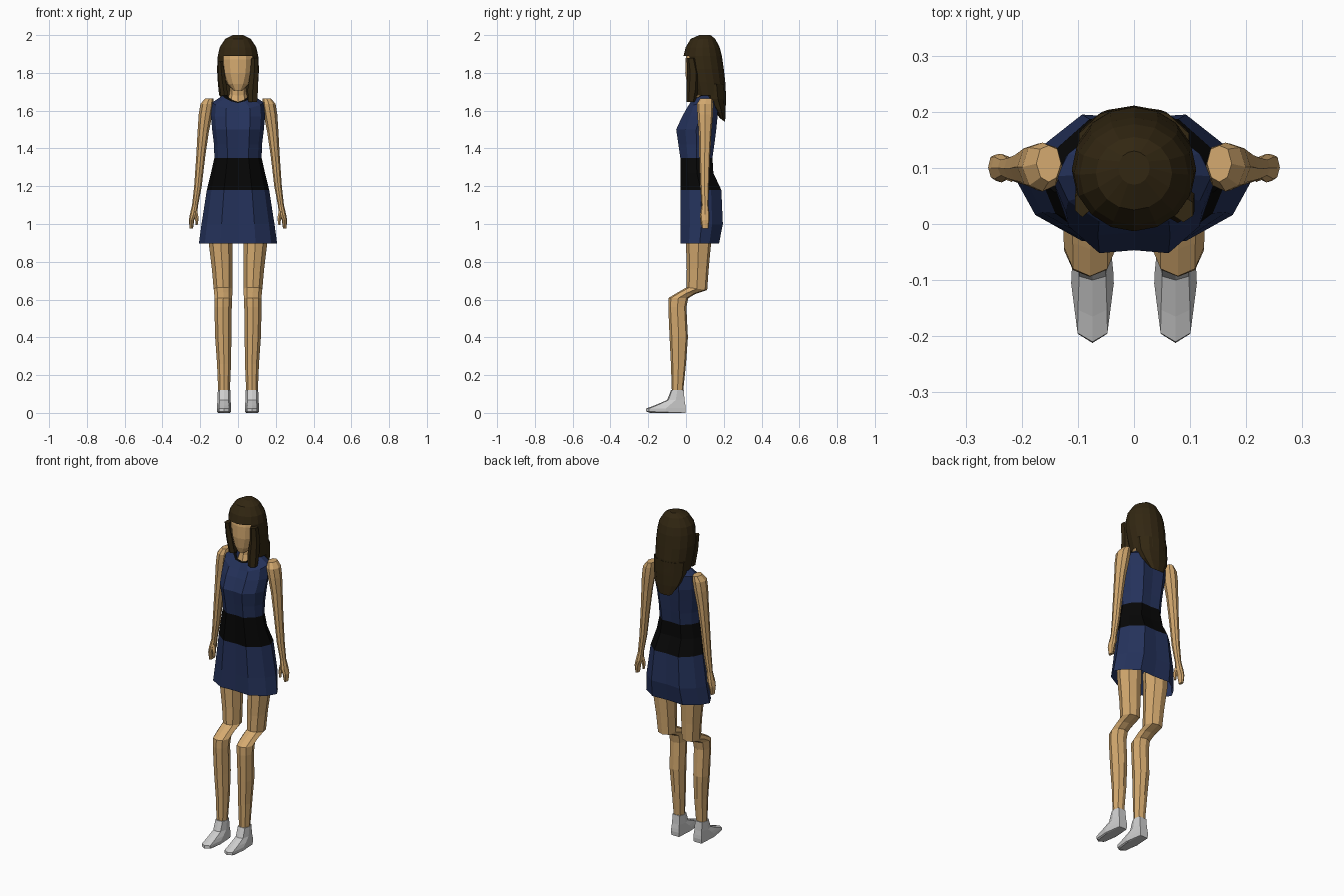
import bpy, bmesh, math


def material(name, rgb):
    m = bpy.data.materials.new(name)
    m.diffuse_color = (*rgb, 1)
    return m


SKIN = material("skin", (0.66, 0.40, 0.16))
BLUE = material("navy cloth", (0.018, 0.032, 0.105))
BLACK = material("black cloth", (0.002, 0.002, 0.002))
HAIR = material("dark brown hair", (0.032, 0.020, 0.006))
GREY = material("light grey sock", (0.62, 0.62, 0.62))


def round_section(n):
    return [(math.sin(2 * math.pi * i / n), -math.cos(2 * math.pi * i / n)) for i in range(n)]


# Torso outline, flat across the front and back; half of it is mirrored
half = [(0, -0.95), (0.45, -1), (0.85, -0.55), (1, 0), (0.85, 0.5), (0.48, 1), (0, 0.95)]
TORSO = half + [(-u, v) for u, v in half[-2:0:-1]]
LIMB = [(0, -1), (0.65, -0.75), (1, 0), (0.7, 0.8), (0, 1), (-0.7, 0.8), (-1, 0), (-0.65, -0.75)]
SOLE = [(0, -1), (0.7, -0.85), (1, 0), (0.7, 1), (-0.7, 1), (-1, 0), (-0.7, -0.85)]


def loft(name, section, rings, mats, rule=None, caps=(True, True), mirror=False, cut=None):
    """Rings: centre x, half width, front y, front z, back y, back z, optional side lift."""
    bm = bmesh.new()
    loops = []
    for cx, hw, yf, zf, yb, zb, *lift in rings:
        loop = []
        for u, v in section:
            t = (v + 1) / 2
            z = zf + (zb - zf) * t + (lift[0] * abs(u) if lift else 0)
            loop.append(bm.verts.new((cx + u * hw, yf + (yb - yf) * t, z)))
        loops.append(loop)
    n = len(section)
    for k in range(len(loops) - 1):
        a, b = loops[k], loops[k + 1]
        for i in range(n):
            j = (i + 1) % n
            f = bm.faces.new((a[i], a[j], b[j], b[i]))
            f.material_index = rule(k) if rule else 0
    if caps[0]:
        bm.faces.new(loops[0])
    if caps[1]:
        bm.faces.new(loops[-1])
    if cut:
        gone = [f for f in bm.faces if cut(f.calc_center_median())]
        bmesh.ops.delete(bm, geom=gone, context='FACES')
    bmesh.ops.recalc_face_normals(bm, faces=bm.faces)
    mesh = bpy.data.meshes.new(name)
    bm.to_mesh(mesh)
    bm.free()
    for m in mats:
        mesh.materials.append(m)
    ob = bpy.data.objects.new(name, mesh)
    bpy.context.collection.objects.link(ob)
    if mirror:
        ob.modifiers.new("mirror", 'MIRROR')
    return ob


def level(cx, hw, yf, yb, z):
    return (cx, hw, yf, z, yb, z)


# Dress: open hem, black belt (bands 2 and 3) and black neckline
loft("dress", TORSO, [
    level(0, 0.207, -0.03, 0.175, 0.897),
    level(0, 0.193, -0.03, 0.195, 1.0),
    level(0, 0.165, -0.03, 0.187, 1.18),
    level(0, 0.143, -0.03, 0.145, 1.27),
    level(0, 0.125, -0.03, 0.14, 1.35),
    level(0, 0.127, -0.04, 0.15, 1.42),
    level(0, 0.137, -0.052, 0.16, 1.5),
    level(0, 0.143, -0.02, 0.167, 1.57),
    (0, 0.138, 0.005, 1.605, 0.165, 1.64, 0.02),
    (0, 0.082, 0.027, 1.64, 0.15, 1.675, 0.022),
    (0, 0.06, 0.035, 1.645, 0.135, 1.68, 0.02),
], [BLUE, BLACK], rule=lambda k: 1 if k in (2, 3, 9) else 0, caps=(False, False))

# Neck and head
loft("neck", round_section(8), [
    (0, 0.062, 0.033, 1.62, 0.14, 1.66),
    (0, 0.044, 0.05, 1.68, 0.13, 1.7),
    level(0, 0.042, 0.05, 0.13, 1.78),
], [SKIN])
loft("head", round_section(12), [
    level(0, 0.025, 0.015, 0.08, 1.708),
    level(0, 0.055, 0.005, 0.12, 1.74),
    level(0, 0.08, -0.004, 0.16, 1.80),
    level(0, 0.086, -0.003, 0.17, 1.87),
    level(0, 0.08, 0.01, 0.16, 1.93),
], [SKIN])

# Hair: shell with a face opening, a long back fall and two front locks
loft("hair_cap", round_section(16), [
    level(0, 0.028, 0.07, 0.13, 2.0),
    level(0, 0.068, 0.025, 0.155, 1.98),
    level(0, 0.097, -0.002, 0.178, 1.935),
    (0.0, 0.107, -0.013, 1.89, 0.19, 1.89),
    level(0, 0.111, -0.006, 0.2, 1.82),
    level(0, 0.107, 0.01, 0.208, 1.75),
    level(0, 0.1, 0.03, 0.211, 1.68),
], [HAIR], caps=(True, False),
    cut=lambda c: c.z < 1.885 and abs(c.x) < 0.075 and c.y < 0.06)
loft("hair_fall", round_section(10), [
    level(0, 0.103, 0.07, 0.21, 1.74),
    (0, 0.098, 0.09, 1.665, 0.211, 1.66),
    (0, 0.08, 0.14, 1.61, 0.21, 1.6),
    (0, 0.045, 0.18, 1.56, 0.207, 1.54),
], [HAIR])
loft("hair_lock_long", round_section(6), [
    level(0.088, 0.02, 0.003, 0.05, 1.88),
    level(0.086, 0.025, 0.006, 0.07, 1.80),
    level(0.078, 0.032, 0.002, 0.065, 1.71),
    level(0.078, 0.027, 0.003, 0.05, 1.645),
], [HAIR])
loft("hair_lock_short", round_section(6), [
    level(-0.092, 0.015, 0.012, 0.06, 1.86),
    level(-0.085, 0.022, 0.02, 0.08, 1.77),
    level(-0.072, 0.022, 0.03, 0.08, 1.68),
], [HAIR])

# Arms with hands
loft("arm", LIMB, [
    level(0.152, 0.022, 0.075, 0.14, 1.665),
    level(0.163, 0.036, 0.058, 0.145, 1.635),
    level(0.172, 0.036, 0.06, 0.143, 1.58),
    level(0.184, 0.030, 0.067, 0.135, 1.49),
    level(0.197, 0.024, 0.07, 0.128, 1.36),
    level(0.212, 0.020, 0.075, 0.122, 1.2),
    level(0.227, 0.016, 0.082, 0.118, 1.1),
    level(0.236, 0.019, 0.074, 0.125, 1.05),
    level(0.246, 0.014, 0.077, 0.124, 1.02),
    level(0.247, 0.009, 0.085, 0.118, 0.975),
], [SKIN], mirror=True)
loft("thumb", round_section(5), [
    level(0.226, 0.011, 0.078, 0.105, 1.07),
    level(0.218, 0.010, 0.075, 0.098, 1.03),
    level(0.219, 0.006, 0.078, 0.093, 0.995),
], [SKIN], mirror=True)

# Legs with sharply bent knees
loft("leg", LIMB, [
    level(0.093, 0.066, -0.005, 0.135, 1.0),
    level(0.091, 0.063, 0.0, 0.132, 0.89),
    level(0.083, 0.055, 0.004, 0.12, 0.76),
    (0.079, 0.05, 0.003, 0.665, 0.112, 0.65),
    (0.078, 0.048, -0.045, 0.637, 0.05, 0.63),
    (0.078, 0.047, -0.093, 0.608, 0.012, 0.607),
    level(0.079, 0.046, -0.094, 0.002, 0.56),
    level(0.078, 0.043, -0.087, 0.01, 0.4),
    level(0.074, 0.037, -0.08, 0.0, 0.26),
    level(0.074, 0.031, -0.075, -0.015, 0.115),
], [SKIN], mirror=True)

# Grey socks: ankle flaring into a long low foot
loft("foot", SOLE, [
    level(0.074, 0.033, -0.079, -0.012, 0.122),
    (0.074, 0.034, -0.1, 0.068, -0.008, 0.07),
    (0.074, 0.037, -0.165, 0.04, -0.004, 0.045),
    (0.074, 0.038, -0.21, 0.024, -0.002, 0.025),
    (0.074, 0.036, -0.212, 0.008, -0.004, 0.0),
    level(0.074, 0.03, -0.19, -0.008, 0.0),
], [GREY], mirror=True)
